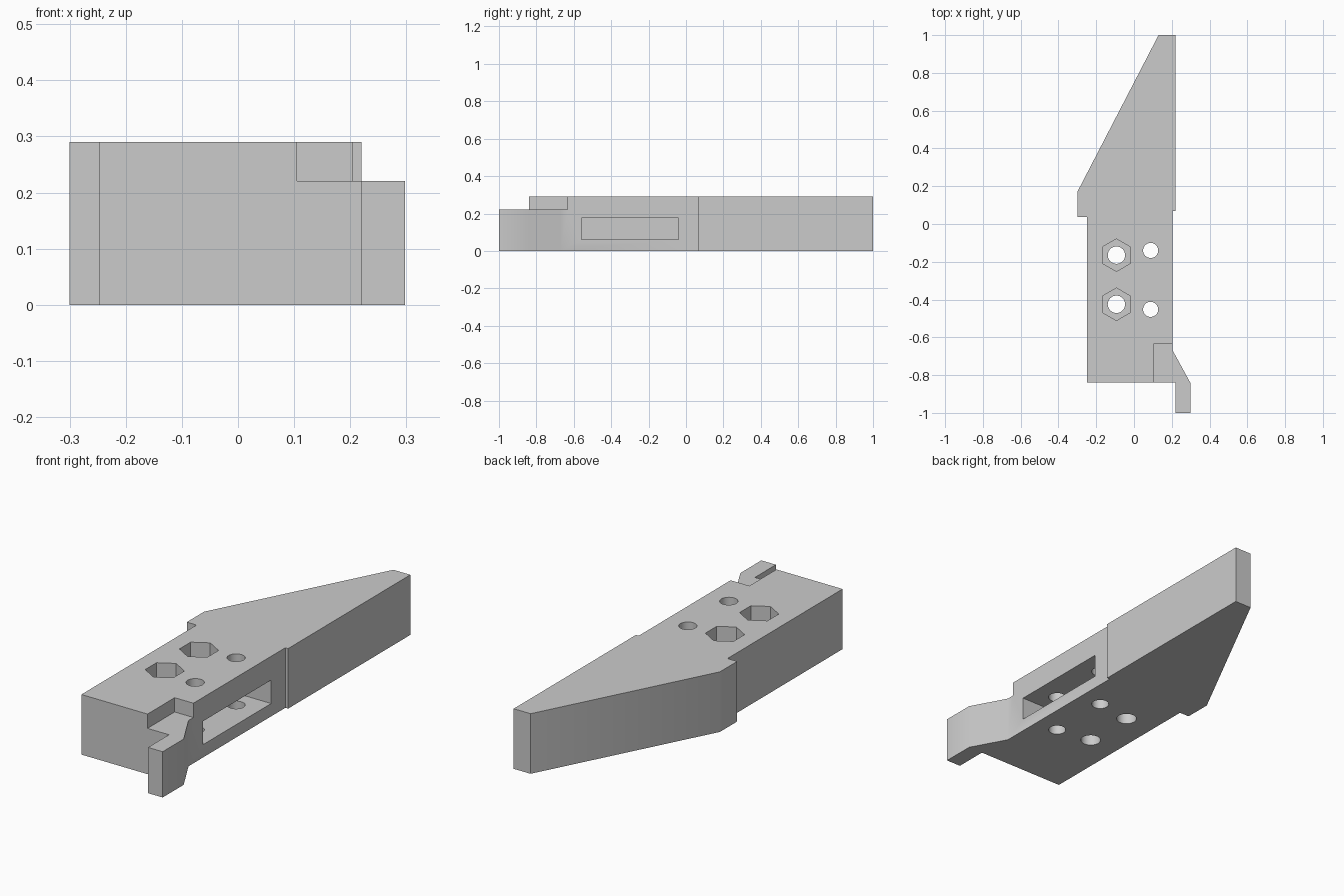
import bpy
import bmesh
import math

cube = bpy.data.objects.get("Cube")
if cube:
    bpy.data.objects.remove(cube, do_unlink=True)

HEIGHT = 0.29

grey = bpy.data.materials.new("plain grey")
grey.use_nodes = True
colour = (0.6, 0.6, 0.6, 1)
grey.diffuse_color = colour
grey.node_tree.nodes["Principled BSDF"].inputs["Base Color"].default_value = colour


def prism(name, outline, z0, z1):
    """Extrude a flat outline from z0 up to z1."""
    bm = bmesh.new()
    base = bm.faces.new([bm.verts.new((x, y, z0)) for x, y in outline])
    top = bmesh.ops.extrude_face_region(bm, geom=[base])["geom"]
    verts = [v for v in top if isinstance(v, bmesh.types.BMVert)]
    bmesh.ops.translate(bm, vec=(0, 0, z1 - z0), verts=verts)
    bmesh.ops.recalc_face_normals(bm, faces=bm.faces)
    mesh = bpy.data.meshes.new(name)
    bm.to_mesh(mesh)
    bm.free()
    mesh.materials.append(grey)
    obj = bpy.data.objects.new(name, mesh)
    bpy.context.collection.objects.link(obj)
    return obj


def box(name, x0, x1, y0, y1, z0, z1):
    return prism(name, [(x0, y0), (x1, y0), (x1, y1), (x0, y1)], z0, z1)


def polygon(x, y, radius, sides):
    """Regular polygon with its first corner pointing along +y."""
    steps = [math.tau * i / sides for i in range(sides)]
    return [(x - radius * math.sin(a), y + radius * math.cos(a)) for a in steps]


# Body outline: wedge tail, straight block and front hook
body = prism("body", [
    (-0.248, -0.84), (0.22, -0.84), (0.22, -1), (0.298, -1), (0.298, -0.84),
    (0.205, -0.67), (0.205, 0.068), (0.22, 0.068), (0.22, 1), (0.13, 1),
    (-0.3, 0.17), (-0.3, 0.038), (-0.248, 0.038)], 0, HEIGHT)

# Step above the hook and the side slot
cutters = [
    box("hook_step_cutter", 0.105, 0.5, -1.2, -0.633, 0.221, 0.5),
    box("side_slot_cutter", 0.0, 0.5, -0.56, -0.04, 0.062, 0.175),
]

# Bolt holes with hexagonal nut pockets, and plain pin holes
for y in (-0.165, -0.425):
    cutters.append(prism("nut_pocket_cutter", polygon(-0.093, y, 0.086, 6), 0.14, 0.5))
    cutters.append(prism("bolt_hole_cutter", polygon(-0.093, y, 0.046, 32), -0.1, 0.4))
for y in (-0.14, -0.452):
    cutters.append(prism("pin_hole_cutter", polygon(0.088, y, 0.04, 32), -0.1, 0.4))

# Cut the body, then bake the result and drop the cutters
for cutter in cutters:
    cutter.hide_render = True
    cut = body.modifiers.new(cutter.name, 'BOOLEAN')
    cut.operation = 'DIFFERENCE'
    cut.solver = 'EXACT'
    cut.object = cutter

bpy.ops.object.select_all(action='DESELECT')
body.select_set(True)
bpy.context.view_layer.objects.active = body
for modifier in list(body.modifiers):
    bpy.ops.object.modifier_apply(modifier=modifier.name)
for cutter in cutters:
    bpy.data.objects.remove(cutter, do_unlink=True)

bpy.ops.object.shade_smooth_by_angle(angle=math.radians(30))
